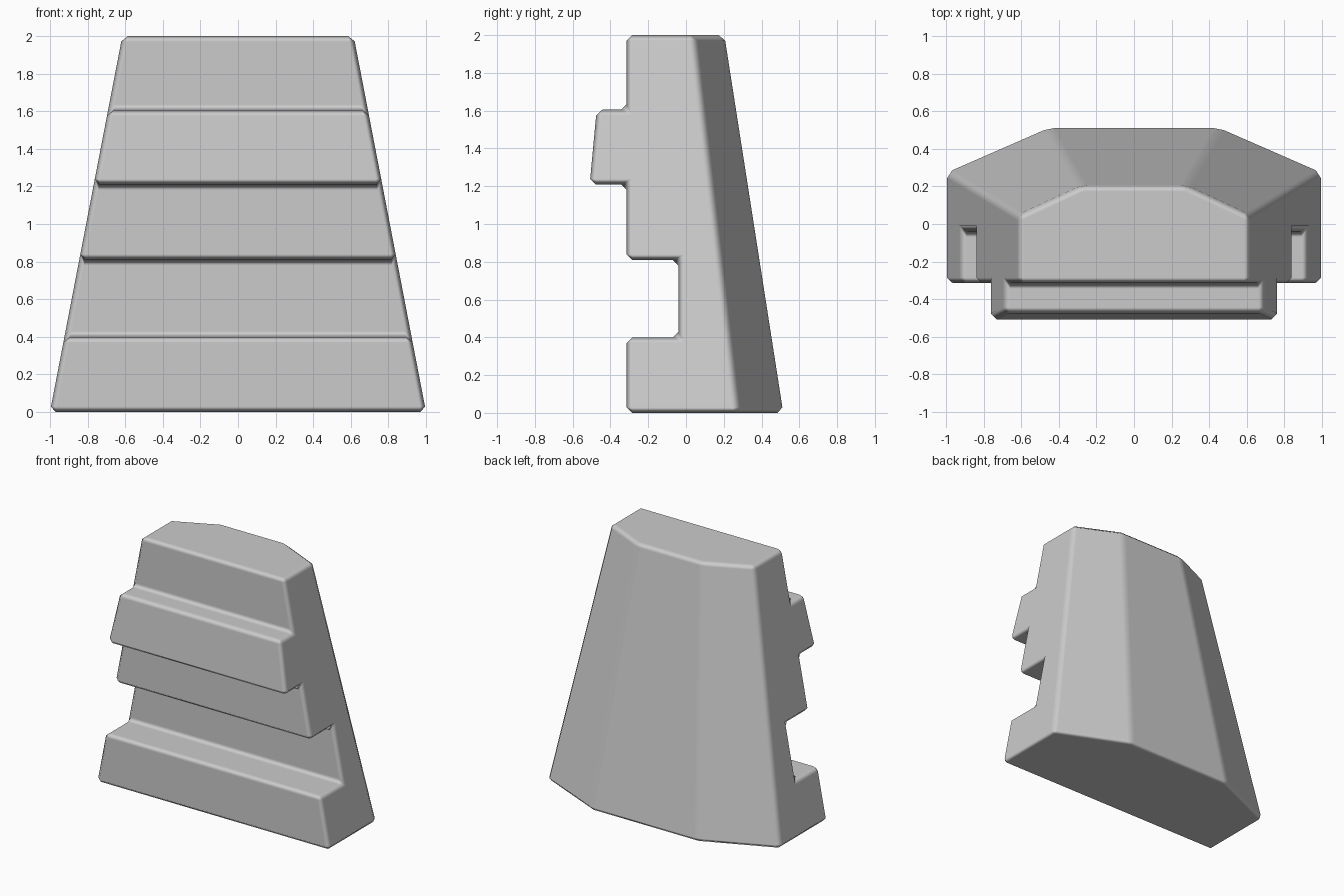
import bpy, bmesh

if "Cube" in bpy.data.objects:
    bpy.data.objects.remove(bpy.data.objects["Cube"])

# Tapered block: half width shrinks linearly with height
def half_width(z):
    return 1.0 - 0.1925 * z

# Front stepped profile (y, z), bottom to top
steps = [(-0.315, 0), (-0.315, 0.4), (-0.04, 0.4), (-0.04, 0.81),
         (-0.315, 0.81), (-0.315, 1.21), (-0.51, 1.21), (-0.473, 1.605),
         (-0.315, 1.605), (-0.315, 2)]

bm = bmesh.new()

def side_points(s):
    front = [bm.verts.new((s * half_width(z), y, z)) for y, z in steps]
    # Rear corner and inner back ridge, each as (bottom, top)
    corner = [bm.verts.new((s * half_width(z), y, z)) for y, z in ((0.277, 0), (0.045, 2))]
    ridge = [bm.verts.new((s * x, y, z)) for x, y, z in ((0.455, 0.515, 0), (0.275, 0.203, 2))]
    return front, corner, ridge

lf, lc, lr = side_points(-1)
rf, rc, rr = side_points(1)

# Stepped front
for i in range(len(steps) - 1):
    bm.faces.new((lf[i], rf[i], rf[i + 1], lf[i + 1]))
# Flat sides and angled back panels
for f, c, r in ((lf, lc, lr), (rf, rc, rr)):
    bm.faces.new(f + [c[1], c[0]])
    bm.faces.new((c[0], r[0], r[1], c[1]))
bm.faces.new((lr[0], rr[0], rr[1], lr[1]))
# Base and top caps
for end, k in ((0, 0), (-1, 1)):
    bm.faces.new((lf[end], rf[end], rc[k], rr[k], lr[k], lc[k]))
bmesh.ops.recalc_face_normals(bm, faces=bm.faces)

mesh = bpy.data.meshes.new("stepped_block")
bm.to_mesh(mesh)
bm.free()
for p in mesh.polygons:
    p.use_smooth = True
block = bpy.data.objects.new("stepped_block", mesh)
bpy.context.collection.objects.link(block)

# Narrow chamfer on every edge
bevel = block.modifiers.new("chamfer", 'BEVEL')
bevel.width = 0.03
bevel.segments = 1
bevel.limit_method = 'NONE'
bevel.harden_normals = True
